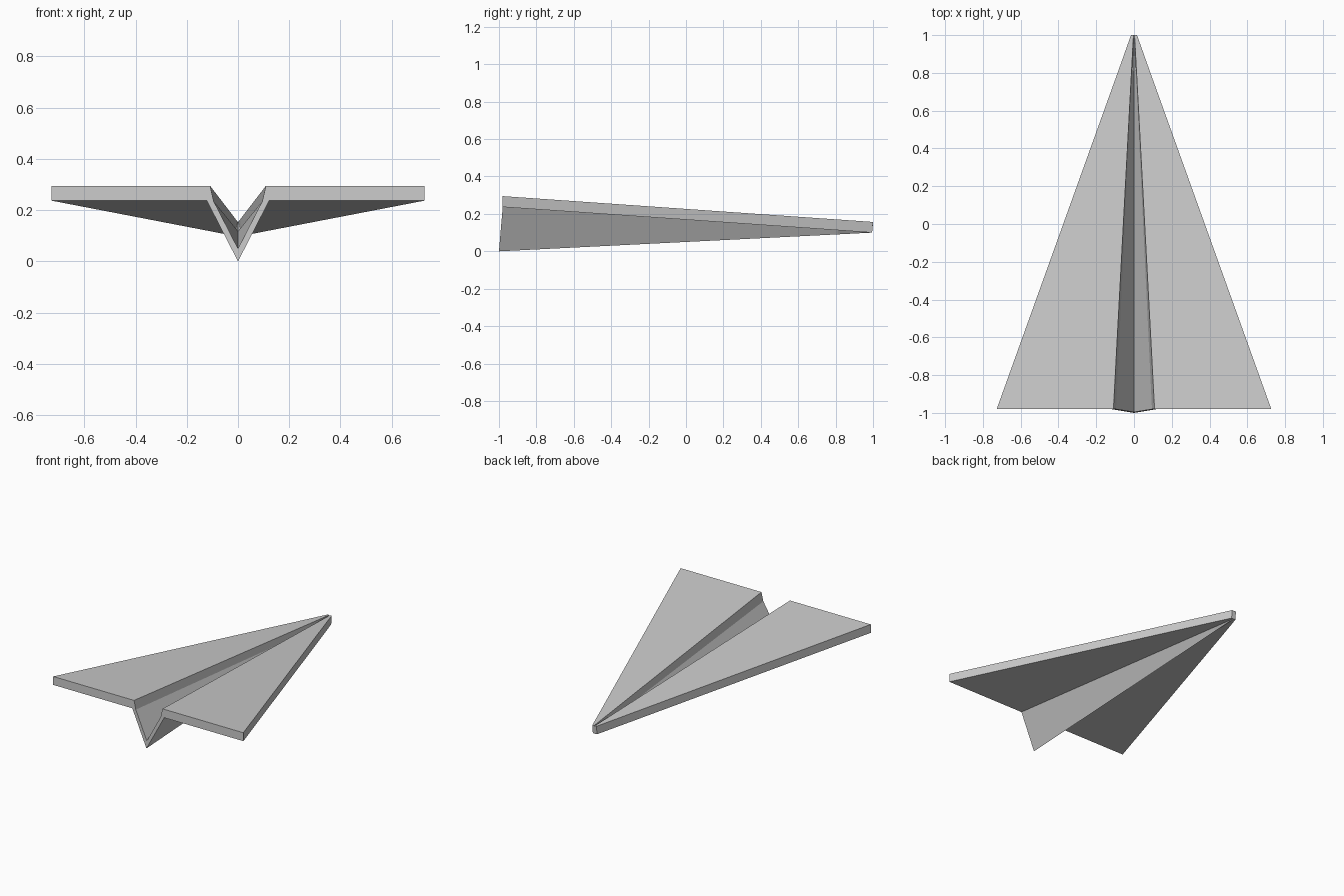
import bpy, bmesh

if "Cube" in bpy.data.objects:
    bpy.data.objects.remove(bpy.data.objects["Cube"])

# Half cross-sections: keel, wing root, tip bottom, tip top, groove rim, groove kink, groove fold
tail = [(0, 0), (0.122, 0.237), (0.727, 0.237), (0.727, 0.295),
        (0.109, 0.295), (0.095, 0.235), (0, 0.05)]
nose = [(0, 0.10), (0.002, 0.10), (0.016, 0.10), (0.016, 0.157),
        (0.003, 0.157), (0.002, 0.154), (0, 0.152)]


def tail_y(z):
    return -1.0 + 0.02 * min(z / 0.237, 1)


stations = [[(x, tail_y(z), z) for x, z in tail]]

# Station where the groove closes up towards the nose
t = 0.905
mid = [(a + (c - a) * t, b + (d - b) * t) for (a, b), (c, d) in zip(tail, nose)]
mid[5] = (0.010, 0.125)
mid[6] = (0, 0.118)
stations.append([(x, 0.81, z) for x, z in mid])
stations.append([(x, 0.995 if z < 0.12 else 1.0, z) for x, z in nose])

# Loft the right half of the folded sheet and cap both ends
bm = bmesh.new()
rings = [[bm.verts.new(p) for p in s] for s in stations]
for a, b in zip(rings, rings[1:]):
    for i in range(len(a) - 1):
        bm.faces.new((a[i], a[i + 1], b[i + 1], b[i]))
bm.faces.new(rings[0][::-1])
bm.faces.new(rings[-1])
bmesh.ops.recalc_face_normals(bm, faces=bm.faces)
me = bpy.data.meshes.new("paper_plane")
bm.to_mesh(me)
bm.free()

# Mirror to the left wing
plane = bpy.data.objects.new("paper_plane", me)
bpy.context.collection.objects.link(plane)
mod = plane.modifiers.new("mirror", 'MIRROR')
mod.use_axis[0] = True
mod.merge_threshold = 0.0005
